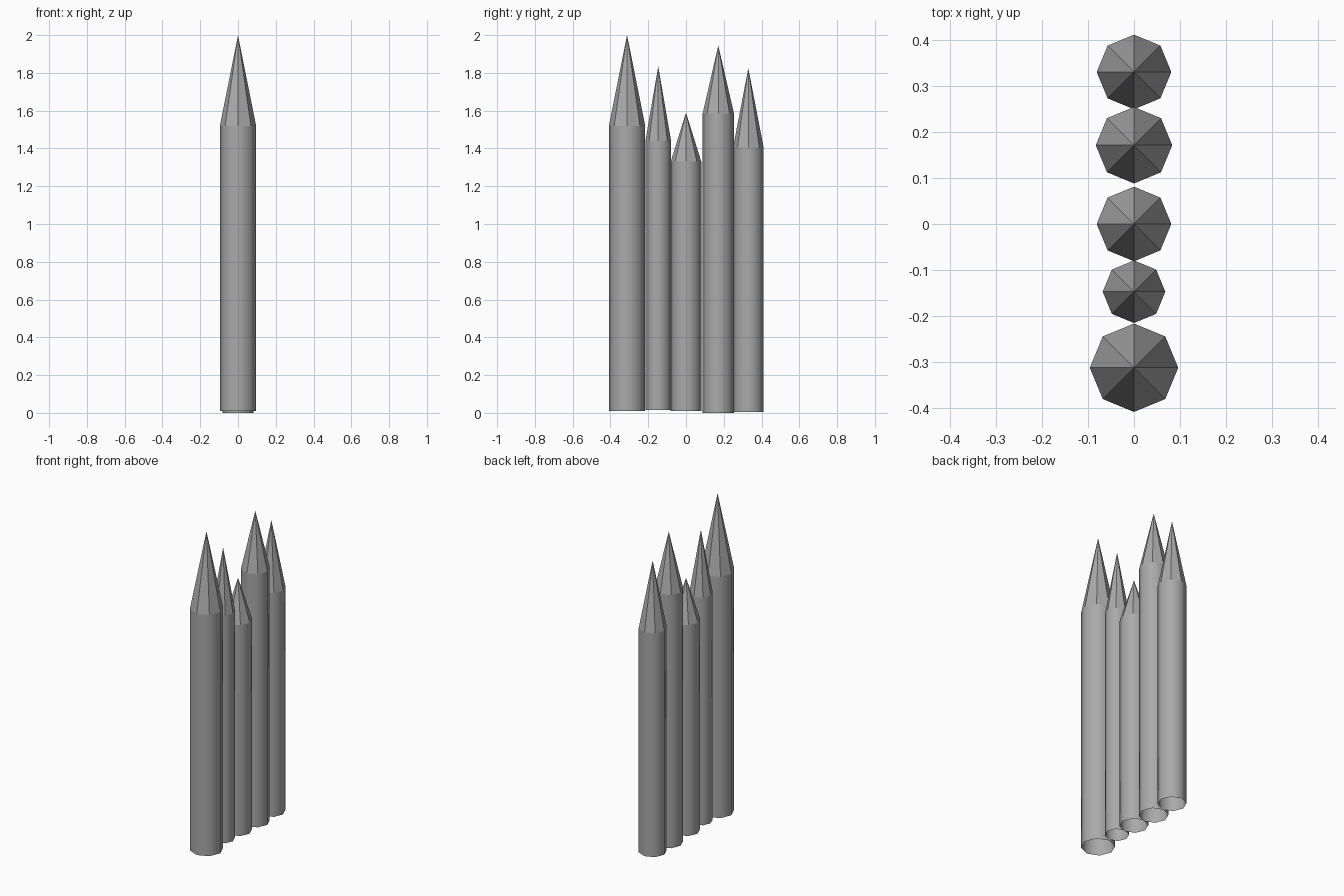
import bpy
import bmesh
from math import cos, sin, tau

cube = bpy.data.objects.get("Cube")
if cube:
    bpy.data.objects.remove(cube, do_unlink=True)

SIDES = 8

grey = bpy.data.materials.new("plain_grey")
grey.use_nodes = True
colour = (0.4, 0.4, 0.4, 1)
grey.diffuse_color = colour
grey.node_tree.nodes["Principled BSDF"].inputs["Base Color"].default_value = colour


def stake(name, y, radius, base, shoulder, tip):
    """Open-bottomed post with a smooth shaft and a faceted point."""
    bm = bmesh.new()

    def ring(z):
        return [bm.verts.new((radius * cos(tau * i / SIDES),
                              radius * sin(tau * i / SIDES), z))
                for i in range(SIDES)]

    low, high = ring(base), ring(shoulder)
    apex = bm.verts.new((0, 0, tip))
    for i in range(SIDES):
        j = (i + 1) % SIDES
        bm.faces.new((low[i], low[j], high[j], high[i])).smooth = True
        bm.faces.new((high[i], high[j], apex)).smooth = False
    mesh = bpy.data.meshes.new(name)
    bm.to_mesh(mesh)
    bm.free()
    mesh.materials.append(grey)
    obj = bpy.data.objects.new(name, mesh)
    obj.location.y = y
    bpy.context.collection.objects.link(obj)


# Row of stakes from front to back: y, radius, base, shoulder, tip
stake("front_stake", -0.312, 0.096, 0.01, 1.52, 2.0)
stake("thin_stake", -0.147, 0.068, 0.015, 1.44, 1.835)
stake("short_stake", 0.0, 0.081, 0.01, 1.33, 1.59)
stake("tall_stake", 0.171, 0.083, 0.0, 1.585, 1.945)
stake("back_stake", 0.33, 0.081, 0.004, 1.405, 1.825)
